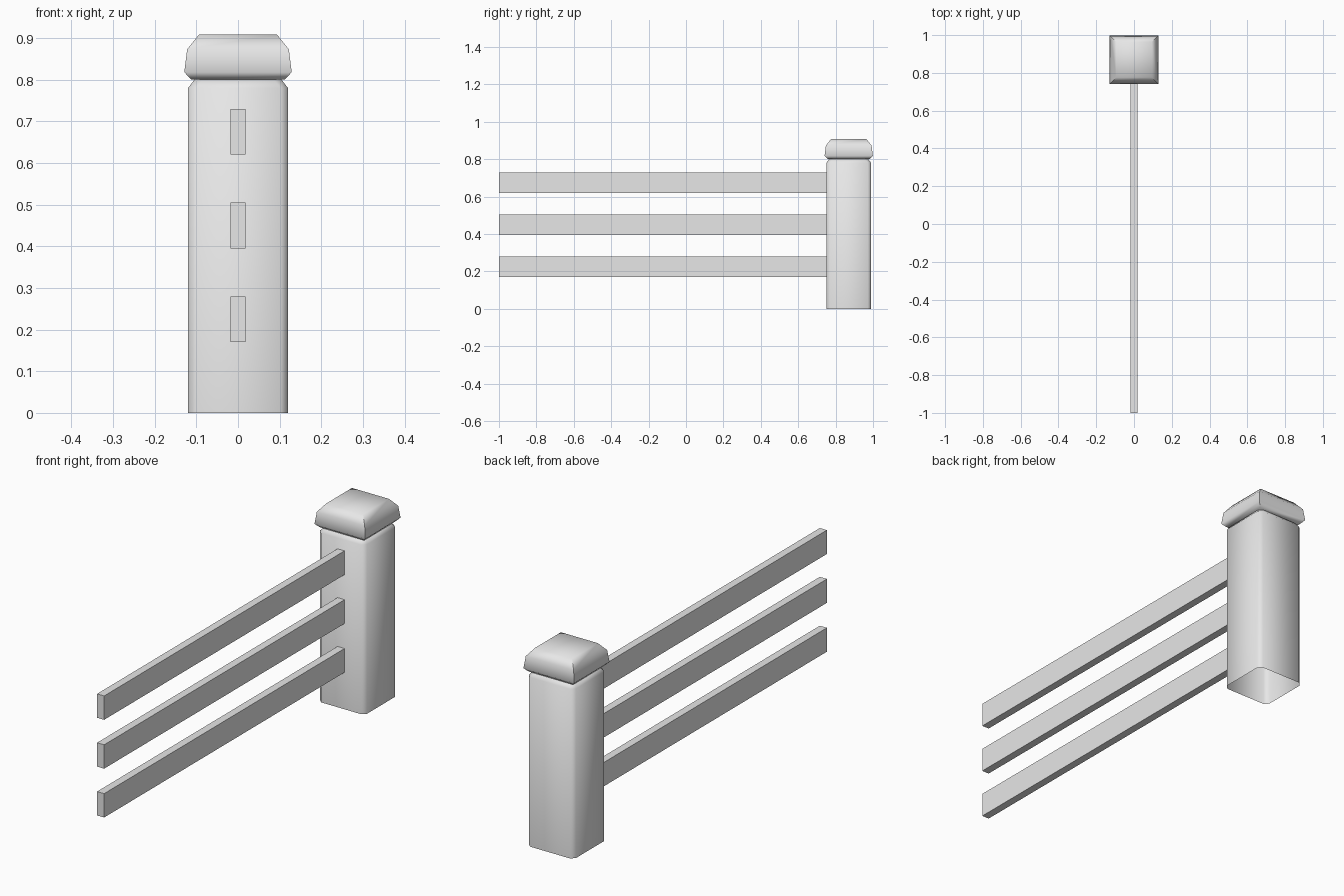
import bpy
import bmesh
import math

cube = bpy.data.objects.get("Cube")
if cube:
    bpy.data.objects.remove(cube, do_unlink=True)

GREY = (0.8, 0.8, 0.8, 1.0)
grey = bpy.data.materials.new("light grey")
grey.use_nodes = True
grey.diffuse_color = GREY
grey.node_tree.nodes["Principled BSDF"].inputs["Base Color"].default_value = GREY

POST_Y = 0.87


def finish(name, bm, location, smooth_angle=None):
    """Turn a bmesh into a named, coloured object."""
    bmesh.ops.recalc_face_normals(bm, faces=bm.faces)
    mesh = bpy.data.meshes.new(name)
    bm.to_mesh(mesh)
    bm.free()
    mesh.materials.append(grey)
    obj = bpy.data.objects.new(name, mesh)
    obj.location = location
    bpy.context.collection.objects.link(obj)
    if smooth_angle:
        bpy.ops.object.select_all(action="DESELECT")
        obj.select_set(True)
        bpy.context.view_layer.objects.active = obj
        bpy.ops.object.shade_smooth_by_angle(angle=math.radians(smooth_angle))
    return obj


def square_outline(half, cut):
    """Square corners, each split in two when the corner is cut."""
    points = []
    for sx, sy in ((1, 1), (-1, 1), (-1, -1), (1, -1)):
        if cut:
            a = (sx * half, sy * (half - cut))
            b = (sx * (half - cut), sy * half)
            points += [a, b] if sx * sy > 0 else [b, a]
        else:
            points.append((sx * half, sy * half))
    return points


def stacked_square(name, profile, cut=0, open_bottom=False, smooth_angle=60):
    """Loft square rings given as (half width, height)."""
    bm = bmesh.new()
    rings = [[bm.verts.new((x, y, z)) for x, y in square_outline(half, cut)]
             for half, z in profile]
    for low, high in zip(rings, rings[1:]):
        for i in range(len(low)):
            j = (i + 1) % len(low)
            bm.faces.new((low[i], low[j], high[j], high[i]))
    bm.faces.new(rings[-1])
    if not open_bottom:
        bm.faces.new(rings[0][::-1])
    return finish(name, bm, (0, POST_Y, 0), smooth_angle)


# Hollow post with cut corners and a tapered shoulder
stacked_square("post", [(0.12, 0), (0.12, 0.78), (0.103, 0.802)],
               cut=0.018, open_bottom=True)

# Cushion-shaped cap
stacked_square("post_cap", [(0.112, 0.8), (0.129, 0.818), (0.122, 0.873), (0.094, 0.908)])

# Three flat rails running forward from the post
for name, z in (("lower_rail", 0.225), ("middle_rail", 0.45), ("upper_rail", 0.675)):
    bm = bmesh.new()
    bmesh.ops.create_cube(bm, size=1)
    bmesh.ops.scale(bm, vec=(0.036, 1.755, 0.11), verts=bm.verts)
    finish(name, bm, (0, -0.1225, z))
